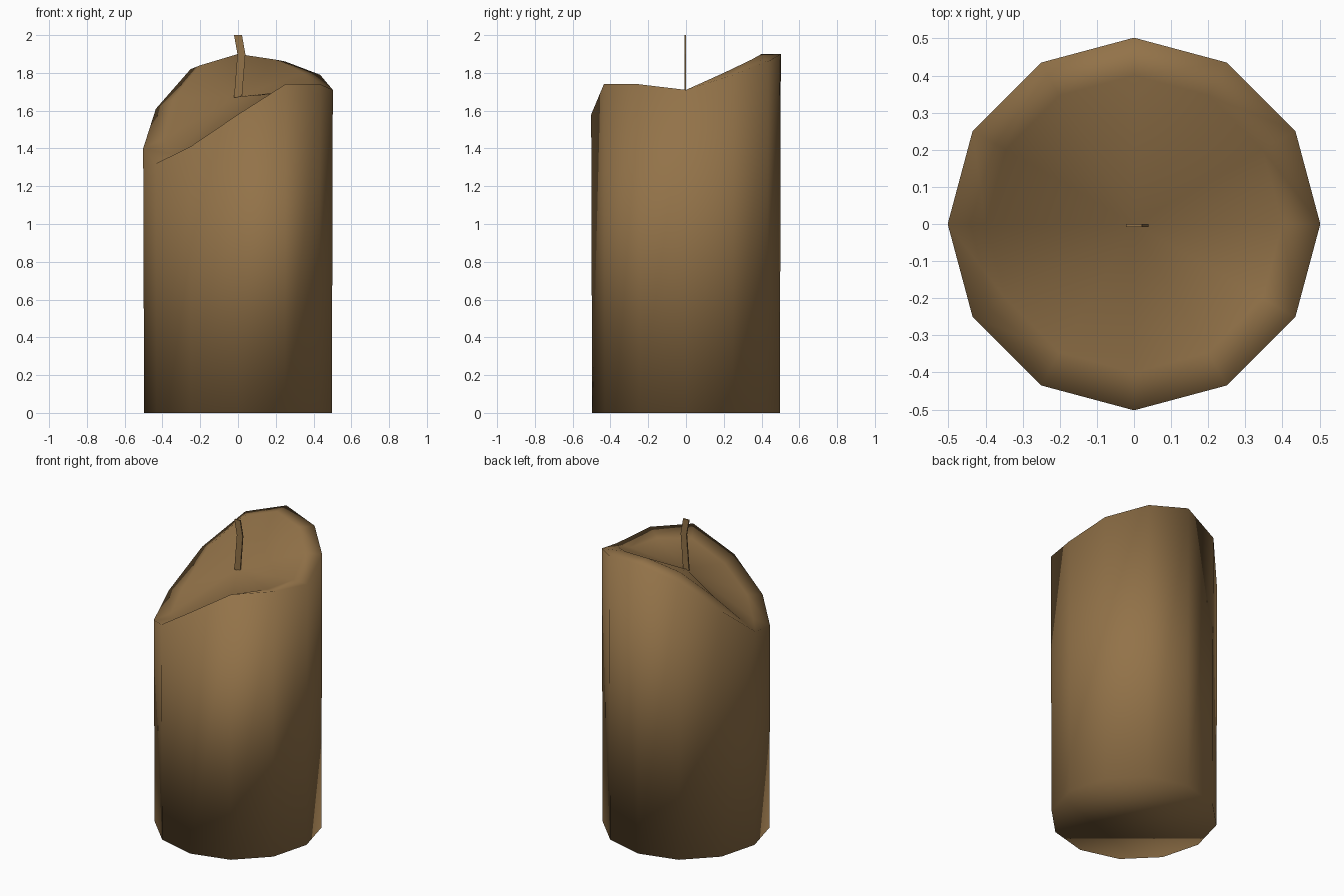
import bpy, bmesh, math

if "Cube" in bpy.data.objects:
    bpy.data.objects.remove(bpy.data.objects["Cube"])

wax = bpy.data.materials.new("brown_wax")
wax.diffuse_color = (0.29, 0.17, 0.066, 1)
wax.use_nodes = True
wax.node_tree.nodes["Principled BSDF"].inputs["Base Color"].default_value = wax.diffuse_color


def finish(name, bm, smooth):
    bmesh.ops.recalc_face_normals(bm, faces=bm.faces)
    for f in bm.faces:
        f.smooth = smooth
    me = bpy.data.meshes.new(name)
    bm.to_mesh(me)
    bm.free()
    me.materials.append(wax)
    ob = bpy.data.objects.new(name, me)
    bpy.context.collection.objects.link(ob)


def ring(bm, radius, heights):
    n = len(heights)
    return [bm.verts.new((radius * math.cos(i * math.tau / n),
                          radius * math.sin(i * math.tau / n), z))
            for i, z in enumerate(heights)]


def bridge(bm, a, b):
    n = len(a)
    for i in range(n):
        j = (i + 1) % n
        bm.faces.new((a[i], a[j], b[j], b[i]))


# Candle body: 12 sides, uneven melted rim, slightly dished top
rim = [1.71, 1.79, 1.86, 1.90, 1.82, 1.61, 1.40, 1.32, 1.41, 1.58, 1.74, 1.74]
inner = [1.71, 1.80, 1.87, 1.90, 1.84, 1.66, 1.45, 1.37, 1.43, 1.56, 1.69, 1.71]
bm = bmesh.new()
base = ring(bm, 0.497, [0.0] * 12)
top = ring(bm, 0.502, rim)
dish = ring(bm, 0.40, inner)
bridge(bm, base, top)
bridge(bm, top, dish)
centre = bm.verts.new((0, 0, 1.675))
for i in range(12):
    bm.faces.new((dish[i], dish[(i + 1) % 12], centre))
bm.faces.new(base[::-1])
finish("candle_body", bm, True)

# Wick: thin flat strip with one bend
bm = bmesh.new()
loops = []
for x, z in ((0.0, 1.67), (0.018, 1.90), (0.0, 2.0)):
    loops.append([bm.verts.new((x + dx, y, z)) for dx, y in
                  ((-0.021, -0.008), (0.021, -0.008), (0.021, 0.0), (-0.021, 0.0))])
bridge(bm, loops[0], loops[1])
bridge(bm, loops[1], loops[2])
bm.faces.new(loops[0][::-1])
bm.faces.new(loops[2])
finish("wick", bm, False)
